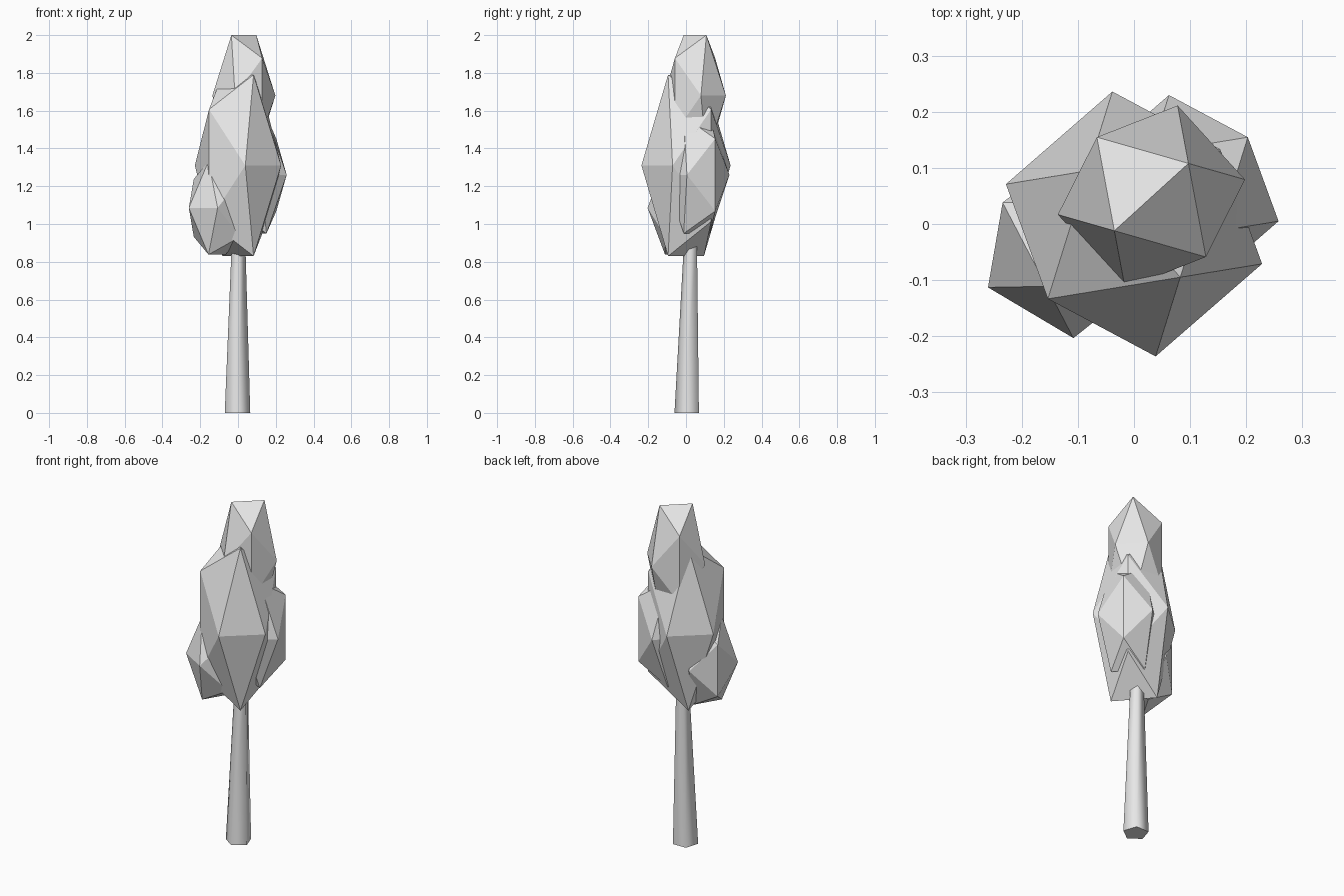
import bpy, bmesh, math
from mathutils import Vector

cube = bpy.data.objects.get("Cube")
if cube:
    bpy.data.objects.remove(cube, do_unlink=True)

PHI = (1 + math.sqrt(5)) / 2

# One pale grey for the whole tree
grey = bpy.data.materials.new("pale_grey")
grey.use_nodes = True
grey.diffuse_color = (0.8, 0.8, 0.8, 1)
grey.node_tree.nodes["Principled BSDF"].inputs["Base Color"].default_value = grey.diffuse_color


def finish(bm, name, smooth=False):
    bmesh.ops.recalc_face_normals(bm, faces=bm.faces)
    mesh = bpy.data.meshes.new(name)
    bm.to_mesh(mesh)
    bm.free()
    mesh.materials.append(grey)
    obj = bpy.data.objects.new(name, mesh)
    bpy.context.collection.objects.link(obj)
    if smooth:
        bpy.ops.object.select_all(action='DESELECT')
        obj.select_set(True)
        bpy.context.view_layer.objects.active = obj
        bpy.ops.object.shade_smooth_by_angle(angle=math.radians(80))
    return obj


def leaf_clump(name, centre, unit, height, angle):
    """Stretched icosahedron with an edge on top, turned about z."""
    bm = bmesh.new()
    c, s = math.cos(math.radians(angle)), math.sin(math.radians(angle))
    for i in (-1, 1):
        for j in (-1, 1):
            for u, v, w in ((i * PHI, j, 0), (0, i * PHI, j), (i, 0, j * PHI)):
                offset = Vector(((u * c - v * s) * unit, (u * s + v * c) * unit, w * height / PHI))
                bm.verts.new(Vector(centre) + offset)
    bmesh.ops.convex_hull(bm, input=bm.verts)
    return finish(bm, name)


# Foliage: centre, half edge length, half height, turn
leaf_clump("main_foliage", (0, 0, 1.31), 0.1257, 0.48, -49)
leaf_clump("top_foliage", (0.031, 0.048, 1.68), 0.0892, 0.32, 42.3)
leaf_clump("right_foliage", (-0.111, -0.035, 1.085), 0.0885, 0.247, -120.7)
leaf_clump("left_foliage", (0.0905, 0.057, 1.26), 0.092, 0.31, -49)

# Trunk: tapered, slightly leaning five-sided post
bm = bmesh.new()
rings = []
for x, y, z, r in ((-0.003, 0.01, 0, 0.071), (0.003, 0.028, 0.95, 0.036)):
    turns = [math.radians(55 + 72 * k) for k in range(5)]
    rings.append([bm.verts.new((x + r * math.cos(t), y + r * math.sin(t), z)) for t in turns])
for k in range(5):
    n = (k + 1) % 5
    bm.faces.new((rings[0][k], rings[0][n], rings[1][n], rings[1][k]))
for ring in rings:
    bm.faces.new(ring)
finish(bm, "trunk", smooth=True)
